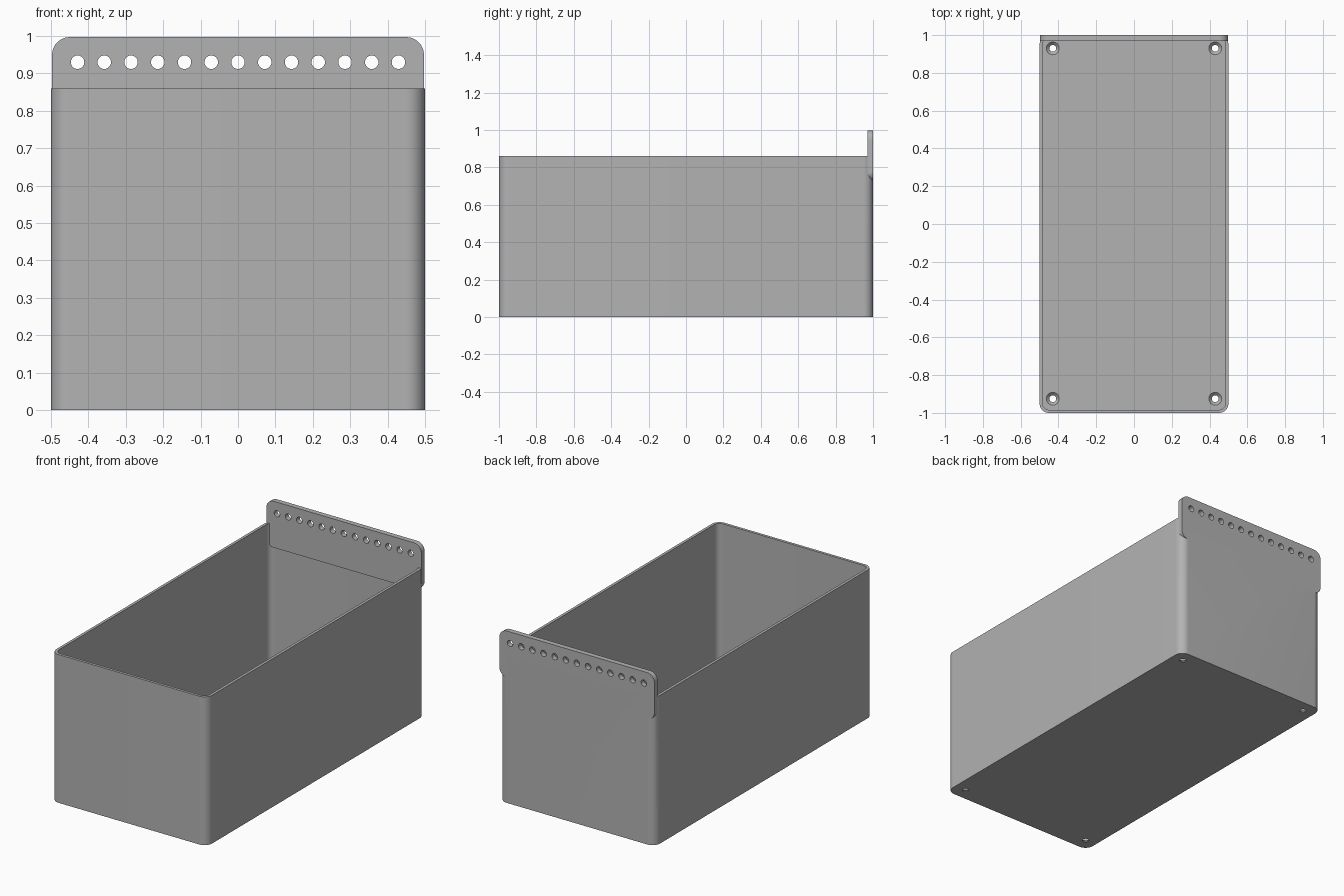
import bpy, bmesh, math
from mathutils import Matrix

if "Cube" in bpy.data.objects:
    bpy.data.objects.remove(bpy.data.objects["Cube"])

grey = bpy.data.materials.new("plain grey")
grey.use_nodes = True
colour = (0.45, 0.45, 0.45, 1)
grey.diffuse_color = colour
grey.node_tree.nodes["Principled BSDF"].inputs["Base Color"].default_value = colour

UPRIGHT = Matrix.Rotation(math.radians(90), 4, "X")  # sends local z to -y


def add_object(name, bm, matrix=Matrix()):
    bmesh.ops.transform(bm, matrix=matrix, verts=bm.verts)
    bmesh.ops.recalc_face_normals(bm, faces=bm.faces)
    mesh = bpy.data.meshes.new(name)
    bm.to_mesh(mesh)
    bm.free()
    mesh.materials.append(grey)
    obj = bpy.data.objects.new(name, mesh)
    bpy.context.collection.objects.link(obj)
    return obj


def rounded_slab(name, half_w, half_h, radius, low, high, matrix=Matrix(), steps=12):
    """Rounded rectangle in xy, extruded from low to high along z."""
    bm = bmesh.new()
    ring = []
    for quarter, (sx, sy) in enumerate([(1, 1), (-1, 1), (-1, -1), (1, -1)]):
        for i in range(steps + 1):
            a = (quarter + i / steps) * math.pi / 2
            ring.append(bm.verts.new((sx * (half_w - radius) + radius * math.cos(a),
                                      sy * (half_h - radius) + radius * math.sin(a), low)))
    base = bm.faces.new(ring)
    top = bmesh.ops.extrude_face_region(bm, geom=[base])["geom"]
    moved = [v for v in top if isinstance(v, bmesh.types.BMVert)]
    bmesh.ops.translate(bm, verts=moved, vec=(0, 0, high - low))
    return add_object(name, bm, matrix)


def drill(name, spots, r1, r2, depth, turn=Matrix()):
    """One cutter made of many round pins; r1 is the low end, r2 the high end."""
    bm = bmesh.new()
    for spot in spots:
        bmesh.ops.create_cone(bm, cap_ends=True, segments=32, radius1=r1, radius2=r2,
                              depth=depth, matrix=Matrix.Translation(spot) @ turn)
    return add_object(name, bm)


def combine(target, tool, operation):
    mod = target.modifiers.new(operation.title(), "BOOLEAN")
    mod.operation, mod.object, mod.solver = operation, tool, "EXACT"
    bpy.context.view_layer.objects.active = target
    bpy.ops.object.modifier_apply(modifier=mod.name)
    bpy.data.objects.remove(tool)


# Open bin with rounded upright corners
WALL, FLOOR, RIM = 0.016, 0.02, 0.86
storage_bin = rounded_slab("storage_bin", 0.5, 1, 0.05, 0, RIM)
cavity = rounded_slab("cavity_cutter", 0.5 - WALL, 1 - WALL, 0.05 - WALL, FLOOR, RIM + 0.1)
combine(storage_bin, cavity, "DIFFERENCE")

# Raised hanging plate along the back rim
plate_low, plate_high = 0.728, 0.997
mid = (plate_low + plate_high) / 2
plate = rounded_slab("hanging_plate", 0.497, (plate_high - plate_low) / 2, 0.047, -1, -0.97,
                     Matrix.Translation((0, 0, mid)) @ UPRIGHT)
combine(storage_bin, plate, "UNION")

# Row of holes through the plate
row = [(i * 0.0715, 1, 0.93) for i in range(-6, 7)]
combine(storage_bin, drill("plate_hole_cutter", row, 0.018, 0.018, 0.2, UPRIGHT), "DIFFERENCE")

# Countersunk screw holes in the floor corners
corners = [(x, y) for x in (-0.43, 0.43) for y in (-0.925, 0.93)]
through = [(x, y, 0) for x, y in corners]
combine(storage_bin, drill("screw_hole_cutter", through, 0.018, 0.018, 0.1), "DIFFERENCE")
sinks = [(x, y, FLOOR - 0.004) for x, y in corners]
combine(storage_bin, drill("countersink_cutter", sinks, 0.018, 0.042, 0.024), "DIFFERENCE")

# Smooth curves, sharp edges
bpy.ops.object.select_all(action="DESELECT")
storage_bin.select_set(True)
bpy.context.view_layer.objects.active = storage_bin
bpy.ops.object.shade_smooth_by_angle(angle=math.radians(30))
